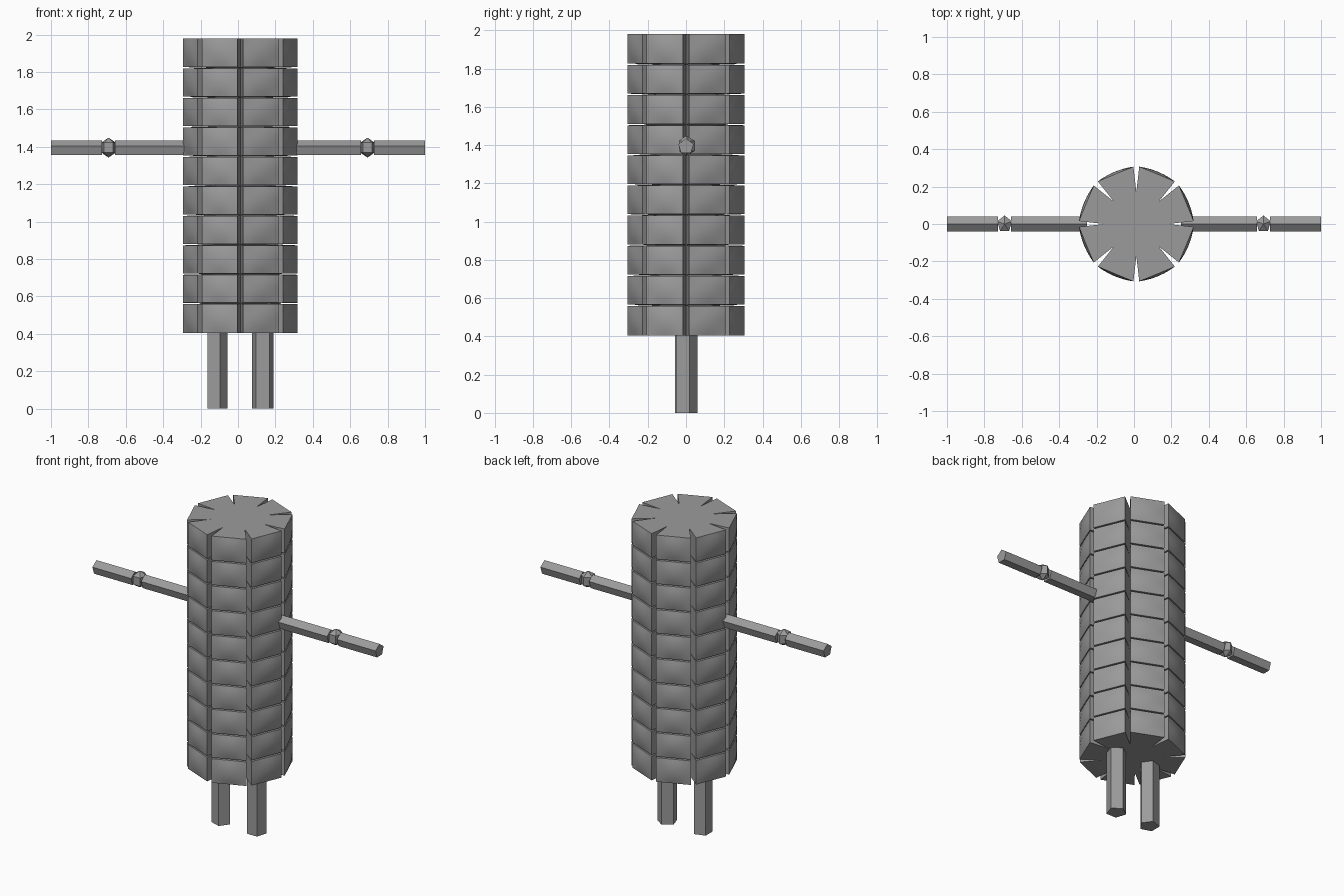
import bpy, bmesh, math
from mathutils import Vector, Matrix

if "Cube" in bpy.data.objects:
    bpy.data.objects.remove(bpy.data.objects["Cube"])

grey = bpy.data.materials.new("stone_grey")
grey.diffuse_color = (0.33, 0.33, 0.33, 1)
grey.use_nodes = True
grey.node_tree.nodes["Principled BSDF"].inputs["Base Color"].default_value = grey.diffuse_color


def finish(name, bm, smooth=False):
    bmesh.ops.remove_doubles(bm, verts=bm.verts, dist=0.0002)
    bmesh.ops.recalc_face_normals(bm, faces=bm.faces)
    mesh = bpy.data.meshes.new(name)
    bm.to_mesh(mesh)
    bm.free()
    mesh.materials.append(grey)
    obj = bpy.data.objects.new(name, mesh)
    bpy.context.collection.objects.link(obj)
    if smooth:
        bpy.ops.object.select_all(action='DESELECT')
        obj.select_set(True)
        bpy.context.view_layer.objects.active = obj
        bpy.ops.object.shade_smooth_by_angle(angle=math.radians(30))
    return obj


def prism(name, start, end, radius, side, turn):
    """Five-sided bar; 'side' is the cross-section direction of angle zero."""
    start, end, side = Vector(start), Vector(end), Vector(side)
    other = (end - start).normalized().cross(side)
    bm = bmesh.new()
    rings = []
    for centre in (start, end):
        ring = []
        for k in range(5):
            a = math.radians(turn) + k * math.tau / 5
            ring.append(bm.verts.new(centre + radius * (side * math.cos(a) + other * math.sin(a))))
        rings.append(ring)
        bm.faces.new(ring)
    for k in range(5):
        j = (k + 1) % 5
        bm.faces.new((rings[0][k], rings[0][j], rings[1][j], rings[1][k]))
    return finish(name, bm)


# Trunk: ten layers of eight bulging blocks around an octagonal core
CX, Z0, Z1, LAYERS, SECTORS = 0.0125, 0.405, 1.98, 10, 8
R_OUT, R_CORE, HALF_GAP, GROOVE, BULGE, N = 0.307, 0.17, math.radians(2.9), 0.004, 0.013, 6
step = (Z1 - Z0) / LAYERS


def polar(r, a, z):
    return Vector((CX + r * math.cos(a), r * math.sin(a), z))


def add_block(bm, layer, sector):
    a0, a1 = sector * math.tau / SECTORS, (sector + 1) * math.tau / SECTORS
    z0, z1 = Z0 + layer * step, Z0 + (layer + 1) * step
    low = z0 + (GROOVE if layer > 0 else 0)
    high = z1 - (GROOVE if layer < LAYERS - 1 else 0)
    mid = (a0 + a1) / 2
    outward = Vector((math.cos(mid), math.sin(mid), 0))
    left, right = polar(R_OUT, a0 + HALF_GAP, 0), polar(R_OUT, a1 - HALF_GAP, 0)
    # bulging outer skin
    grid = []
    for i in range(N + 1):
        u = i / N
        row = []
        for j in range(N + 1):
            v = j / N
            p = left.lerp(right, u) + outward * BULGE * (16 * u * (1 - u) * v * (1 - v))
            p.z = low + (high - low) * v
            row.append(bm.verts.new(p))
        grid.append(row)
    for i in range(N):
        for j in range(N):
            bm.faces.new((grid[i][j], grid[i + 1][j], grid[i + 1][j + 1], grid[i][j + 1]))
    # walls running back to the core
    c00, c10 = bm.verts.new(polar(R_CORE, a0, z0)), bm.verts.new(polar(R_CORE, a1, z0))
    c01, c11 = bm.verts.new(polar(R_CORE, a0, z1)), bm.verts.new(polar(R_CORE, a1, z1))
    bm.faces.new([r[0] for r in grid] + [c10, c00])
    bm.faces.new([r[N] for r in grid] + [c11, c01])
    bm.faces.new(grid[0] + [c01, c00])
    bm.faces.new(grid[N] + [c11, c10])


bm = bmesh.new()
for layer in range(LAYERS):
    for sector in range(SECTORS):
        add_block(bm, layer, sector)
for z in (Z0, Z1):
    bm.faces.new([bm.verts.new(polar(R_CORE, k * math.tau / SECTORS, z)) for k in range(SECTORS)])
finish("trunk", bm, smooth=True)

# Arms in two segments with a faceted elbow between them
ARM_Z = 1.392
for name, s in (("left", -1), ("right", 1)):
    for part, xa, xb in (("upper_arm", 0.25, 0.657), ("forearm", 0.727, 1.0)):
        prism(f"{name}_{part}", (s * xa, 0, ARM_Z), (s * xb, 0, ARM_Z), 0.0425, (0, 0, 1), 0)
    bm = bmesh.new()
    bmesh.ops.create_uvsphere(bm, u_segments=5, v_segments=3, radius=0.053)
    bmesh.ops.transform(bm, verts=bm.verts,
                        matrix=Matrix.Translation((s * 0.692, 0, 1.396))
                        @ Matrix.Diagonal((0.9, 1.0, 1.0, 1.0)))
    finish(f"{name}_elbow", bm)

# Legs
prism("left_leg", (-0.115, 0, 0), (-0.115, 0, 0.41), 0.06, (1, 0, 0), 0)
prism("right_leg", (0.132, 0, 0), (0.132, 0, 0.41), 0.06, (1, 0, 0), 18)
